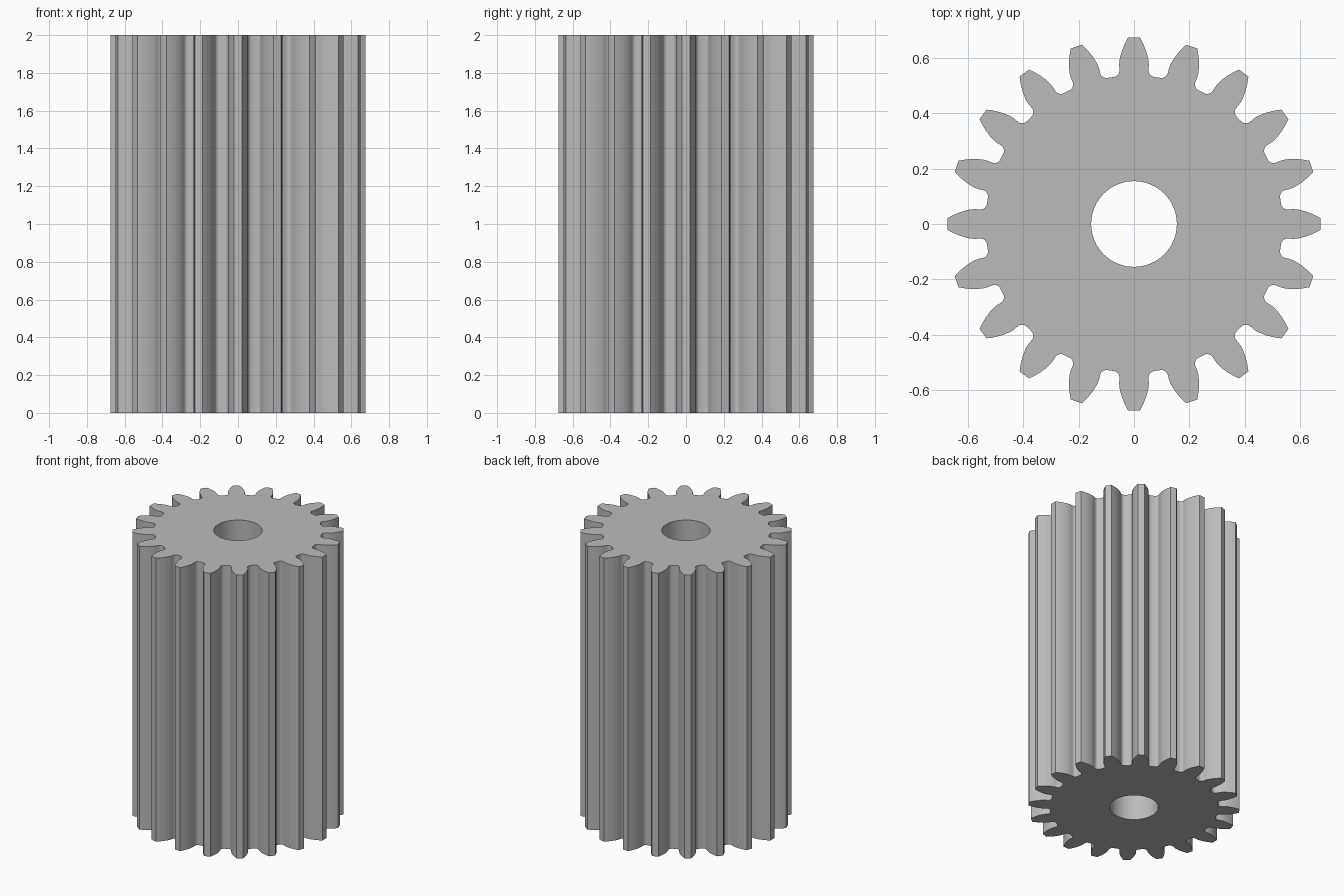
import bpy, bmesh, math
from math import pi, sin, cos, tan, acos, radians

cube = bpy.data.objects.get("Cube")
if cube:
    bpy.data.objects.remove(cube, do_unlink=True)

# Gear proportions
TEETH, HEIGHT, R_TIP, R_BORE = 20, 2.0, 0.675, 0.155
MODULE = 2 * R_TIP / (TEETH + 2)
R_PITCH = MODULE * TEETH / 2
R_ROOT = R_PITCH - 1.25 * MODULE
PRESSURE = radians(20)
R_BASE = R_PITCH * cos(PRESSURE)
FILLET = 0.38 * MODULE


def involute(angle):
    return tan(angle) - angle


def half_tooth():
    """Polar points (radius, angle) from the tooth tip down to the root."""
    points = []
    for i in range(7):
        r = R_TIP + (R_BASE - R_TIP) * i / 6
        a = acos(min(1, R_BASE / r))
        points.append((r, pi / (2 * TEETH) + involute(PRESSURE) - involute(a)))
    # Rounded root fillet
    base_angle = points[-1][1]
    centre = R_ROOT + FILLET
    for i in range(6):
        t = pi / 2 * i / 5
        r = centre - FILLET * sin(t)
        points.append((r, base_angle + FILLET * (1 - cos(t)) / centre))
    return points


def ring(bm, polar):
    verts = [bm.verts.new((r * cos(a), r * sin(a), 0)) for r, a in polar]
    return [bm.edges.new((v, verts[(i + 1) % len(verts)])) for i, v in enumerate(verts)]


# Toothed outline and round bore
half = half_tooth()
tooth = [(r, -a) for r, a in reversed(half)] + half
outline = [(r, a + 2 * pi * k / TEETH) for k in range(TEETH) for r, a in tooth]
bore = [(R_BORE, 2 * pi * i / 64) for i in range(64)]

bm = bmesh.new()
edges = ring(bm, outline) + ring(bm, bore)
bmesh.ops.triangle_fill(bm, edges=edges, use_beauty=True, normal=(0, 0, 1))

# Extrude the section to full height
result = bmesh.ops.extrude_face_region(bm, geom=bm.faces[:], use_keep_orig=True)
top = [g for g in result["geom"] if isinstance(g, bmesh.types.BMVert)]
bmesh.ops.translate(bm, verts=top, vec=(0, 0, HEIGHT))
bmesh.ops.recalc_face_normals(bm, faces=bm.faces[:])

mesh = bpy.data.meshes.new("spur_gear")
bm.to_mesh(mesh)
bm.free()
gear = bpy.data.objects.new("spur_gear", mesh)
bpy.context.collection.objects.link(gear)

# Plain grey metal
grey = bpy.data.materials.new("grey")
grey.use_nodes = True
colour = (0.5, 0.5, 0.5, 1)
grey.diffuse_color = colour
grey.node_tree.nodes["Principled BSDF"].inputs["Base Color"].default_value = colour
mesh.materials.append(grey)

# Smooth flanks with crisp tip and cap edges
bpy.ops.object.select_all(action="DESELECT")
gear.select_set(True)
bpy.context.view_layer.objects.active = gear
bpy.ops.object.shade_smooth_by_angle(angle=radians(30))
